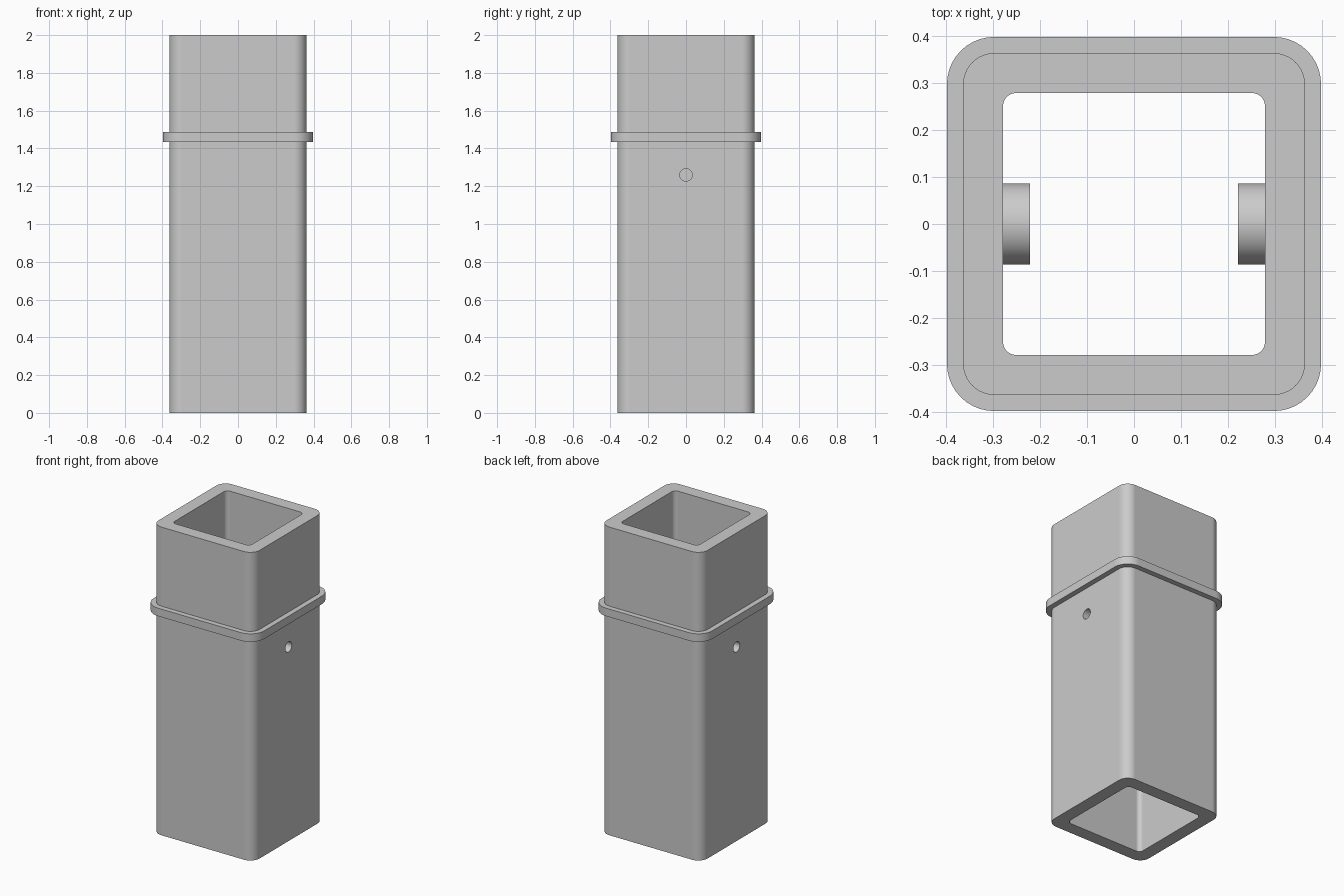
import bpy, bmesh, math
from mathutils import Matrix

cube = bpy.data.objects.get("Cube")
if cube:
    bpy.data.objects.remove(cube, do_unlink=True)

HOLE_Z = 1.26

grey = bpy.data.materials.new("plain_grey")
grey.use_nodes = True
COLOUR = (0.6, 0.6, 0.6, 1)
grey.diffuse_color = COLOUR
grey.node_tree.nodes["Principled BSDF"].inputs["Base Color"].default_value = COLOUR


def make_object(name, bm):
    bmesh.ops.recalc_face_normals(bm, faces=bm.faces)
    mesh = bpy.data.meshes.new(name)
    bm.to_mesh(mesh)
    bm.free()
    mesh.materials.append(grey)
    obj = bpy.data.objects.new(name, mesh)
    bpy.context.collection.objects.link(obj)
    return obj


def rounded_square(half, radius, segments=10):
    """Outline points of a square with rounded corners."""
    points = []
    for corner in range(4):
        turn = corner * math.pi / 2
        mid = turn + math.pi / 4
        reach = (half - radius) * math.sqrt(2)
        for i in range(segments + 1):
            a = turn + i / segments * math.pi / 2
            points.append((reach * math.cos(mid) + radius * math.cos(a),
                           reach * math.sin(mid) + radius * math.sin(a)))
    return points


def square_tube(name, outer, inner, bottom, top):
    """Hollow sleeve; outer and inner are (half width, corner radius)."""
    bm = bmesh.new()
    rings = [[bm.verts.new((x, y, z)) for x, y in rounded_square(*shape)]
             for shape, z in ((outer, bottom), (outer, top), (inner, top), (inner, bottom))]
    for a, b in zip(rings, rings[1:] + rings[:1]):
        for i in range(len(a)):
            j = (i + 1) % len(a)
            bm.faces.new((a[i], a[j], b[j], b[i]))
    return make_object(name, bm)


def side_cylinder(name, radius, x_from, x_to, segments):
    """Cylinder lying along x at the height of the holes."""
    bm = bmesh.new()
    place = (Matrix.Translation(((x_from + x_to) / 2, 0, HOLE_Z))
             @ Matrix.Rotation(math.pi / 2, 4, 'Y'))
    bmesh.ops.create_cone(bm, cap_ends=True, segments=segments, radius1=radius,
                          radius2=radius, depth=abs(x_to - x_from), matrix=place)
    return make_object(name, bm)


def activate(obj):
    bpy.ops.object.select_all(action='DESELECT')
    obj.select_set(True)
    bpy.context.view_layer.objects.active = obj


def cut(obj, cutter):
    mod = obj.modifiers.new("hole", 'BOOLEAN')
    mod.operation = 'DIFFERENCE'
    mod.solver = 'EXACT'
    mod.object = cutter
    activate(obj)
    bpy.ops.object.modifier_apply(modifier=mod.name)


# Main post and the collar around it
post = square_tube("post_tube", (0.363, 0.067), (0.278, 0.028), 0, 2)
collar = square_tube("collar", (0.397, 0.1), (0.35, 0.054), 1.435, 1.487)
parts = [post, collar]

# Inner bosses with blind holes drilled from outside
for side, sign in (("left", 1), ("right", -1)):
    boss = side_cylinder(side + "_boss", 0.086, sign * 0.221, sign * 0.285, 48)
    drill = side_cylinder(side + "_drill", 0.033, sign * 0.245, sign * 0.42, 32)
    cut(post, drill)
    cut(boss, drill)
    bpy.data.objects.remove(drill, do_unlink=True)
    parts.append(boss)

# Smooth corners with crisp edges and flat sides
for obj in parts:
    activate(obj)
    bpy.ops.object.shade_smooth_by_angle(angle=math.radians(30))
    weighted = obj.modifiers.new("flat_sides", 'WEIGHTED_NORMAL')
    weighted.keep_sharp = True
